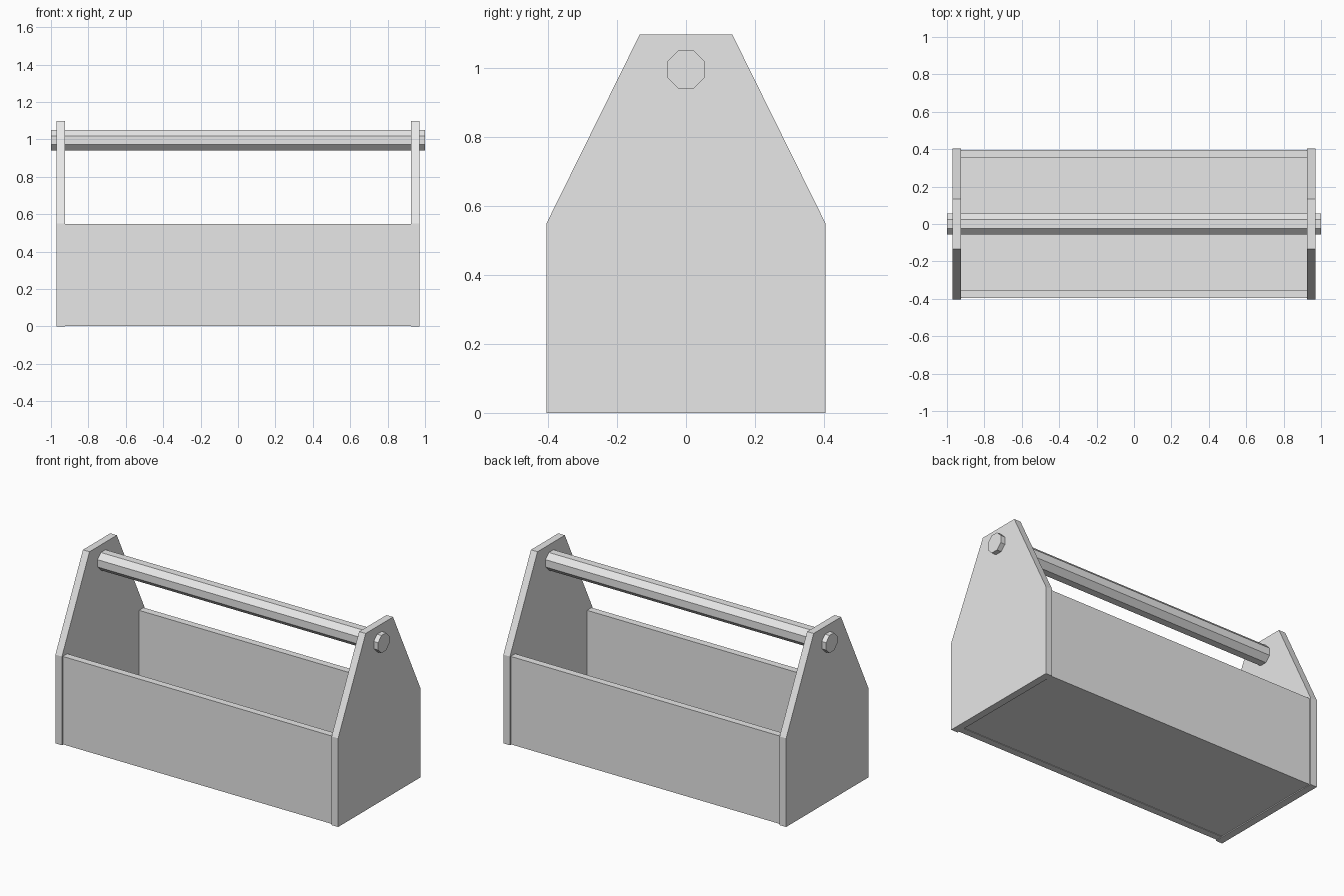
import bpy, bmesh, math

if "Cube" in bpy.data.objects:
    bpy.data.objects.remove(bpy.data.objects["Cube"])

wood = bpy.data.materials.new("plain light grey")
wood.diffuse_color = (0.8, 0.8, 0.8, 1)
wood.use_nodes = True
wood.node_tree.nodes["Principled BSDF"].inputs["Base Color"].default_value = wood.diffuse_color


def prism(name, profile, x0, x1):
    """Extrude a (y, z) profile along x from x0 to x1."""
    bm = bmesh.new()
    face = bm.faces.new([bm.verts.new((x0, y, z)) for y, z in profile])
    out = bmesh.ops.extrude_face_region(bm, geom=[face])
    moved = [v for v in out["geom"] if isinstance(v, bmesh.types.BMVert)]
    bmesh.ops.translate(bm, verts=moved, vec=(x1 - x0, 0, 0))
    bmesh.ops.recalc_face_normals(bm, faces=bm.faces)
    mesh = bpy.data.meshes.new(name)
    bm.to_mesh(mesh)
    bm.free()
    mesh.materials.append(wood)
    obj = bpy.data.objects.new(name, mesh)
    bpy.context.collection.objects.link(obj)
    return obj


def rect(y0, y1, z0, z1):
    return [(y0, z0), (y1, z0), (y1, z1), (y0, z1)]


INNER, OUTER = 0.925, 0.97

# tapered end boards
end = [(-0.404, 0), (0.404, 0), (0.404, 0.55),
       (0.134, 1.097), (-0.134, 1.097), (-0.404, 0.55)]
prism("left_end_board", end, -OUTER, -INNER)
prism("right_end_board", end, INNER, OUTER)

# long side boards, set in slightly from the end board edges
prism("front_board", rect(-0.396, -0.352, 0.003, 0.548), -INNER, INNER)
prism("back_board", rect(0.352, 0.396, 0.003, 0.548), -INNER, INNER)

# floor board, between the sides
prism("floor_board", rect(-0.352, 0.352, 0.006, 0.05), -INNER, INNER)

# octagonal handle bar passing through both ends
r = 0.055 / math.cos(math.pi / 8)
octagon = [(r * math.cos((i + 0.5) * math.pi / 4),
            0.995 + r * math.sin((i + 0.5) * math.pi / 4)) for i in range(8)]
prism("handle_bar", octagon, -1, 1)
